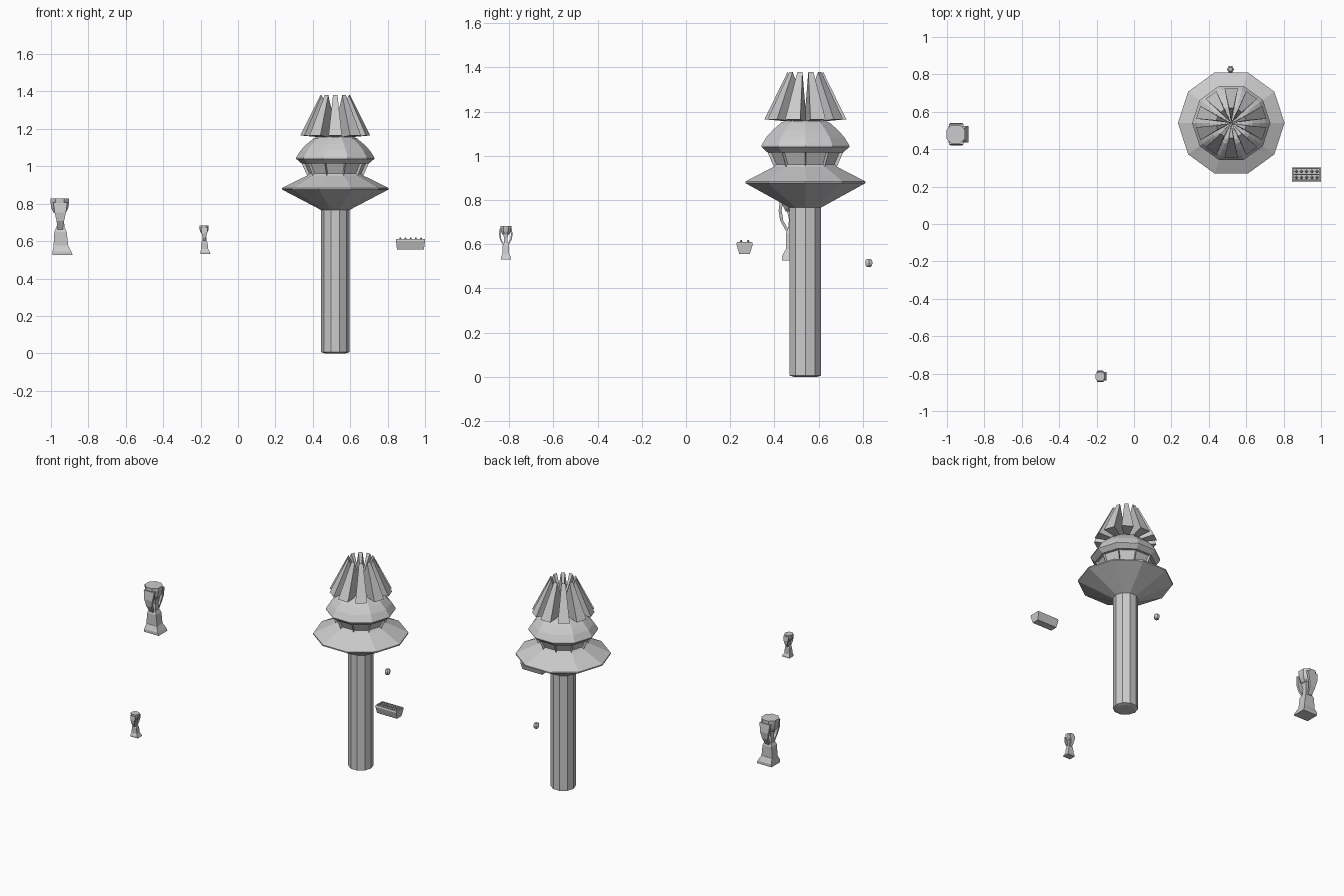
import bpy, bmesh, math
from mathutils import Vector

if "Cube" in bpy.data.objects:
    bpy.data.objects.remove(bpy.data.objects["Cube"])

TX, TY = 0.52, 0.54   # tower axis


def finish(name, bm):
    bmesh.ops.recalc_face_normals(bm, faces=bm.faces)
    me = bpy.data.meshes.new(name)
    bm.to_mesh(me)
    bm.free()
    ob = bpy.data.objects.new(name, me)
    bpy.context.collection.objects.link(ob)
    return ob


def loft(bm, rings):
    """Skin equal-length closed rings and cap both ends; returns faces per band."""
    vs = [[bm.verts.new(p) for p in r] for r in rings]
    n = len(vs[0])
    bands = [[bm.faces.new((a[i], a[(i + 1) % n], b[(i + 1) % n], b[i])) for i in range(n)]
             for a, b in zip(vs, vs[1:])]
    bm.faces.new(vs[0][::-1])
    bm.faces.new(vs[-1])
    return bands


def circle(cx, cy, r, z, n, turn=0.0):
    return [(cx + r * math.cos(turn + math.tau * i / n),
             cy + r * math.sin(turn + math.tau * i / n), z) for i in range(n)]


def lathe(name, cx, cy, profile, n=10, turn=0.0, windows=None):
    bm = bmesh.new()
    bands = loft(bm, [circle(cx, cy, r, z, n, turn) for r, z in profile])
    bmesh.ops.recalc_face_normals(bm, faces=bm.faces)
    if windows is not None:
        bmesh.ops.inset_individual(bm, faces=bands[windows], thickness=0.009, depth=-0.014)
    return finish(name, bm)


def rect(x0, x1, y0, y1, z):
    return [(x0, y0, z), (x1, y0, z), (x1, y1, z), (x0, y1, z)]


# --- Tower: column, saucer deck, window band, domed roof
lathe("column", TX, TY, [(0.055, 0), (0.075, 0.006), (0.075, 0.77)])
lathe("saucer", TX, TY, [(0.075, 0.766), (0.285, 0.876), (0.285, 0.884), (0.145, 0.953)])
lathe("window_band", TX, TY, [(0.15, 0.95), (0.18, 1.017)], windows=0)
lathe("dome_roof", TX, TY, [(0.18, 1.015), (0.209, 1.04), (0.209, 1.047), (0.185, 1.085),
                            (0.153, 1.118), (0.115, 1.15), (0.09, 1.16)])

# --- Crown of wedge fins leaning in towards the axis
for i in range(10):
    a = math.radians(18 + 36 * i)
    d, s = Vector((math.cos(a), math.sin(a), 0)), Vector((-math.sin(a), math.cos(a), 0))
    c = Vector((TX, TY, 0))
    bm = bmesh.new()

    def pt(r, w, z):
        return bm.verts.new(c + d * r + s * w + Vector((0, 0, z)))

    b0, b1 = pt(0.185, -0.036, 1.165), pt(0.185, 0.036, 1.165)
    t0, t1 = pt(0.08, -0.012, 1.38), pt(0.08, 0.012, 1.38)
    lo, hi = pt(0, 0, 1.148), pt(0, 0, 1.22)
    for f in ((b0, b1, t1, t0), (b1, lo, hi, t1), (lo, b0, t0, hi), (t0, t1, hi), (b1, b0, lo)):
        bm.faces.new(f)
    finish(f"crown_fin_{i + 1}", bm)


# --- Floating trophy-like statues, facing +x (local units: overall height 0.3)
def statue(tag, ox, oy, oz, k):
    def P(x, y, z):
        return (ox + k * x, oy + k * y, oz + k * z)

    def stack(name, sections):
        bm = bmesh.new()
        loft(bm, [[P(*p) for p in rect(x0, x1, -h, h, z)] for x0, x1, h, z in sections])
        finish(f"{tag}_{name}", bm)

    stack("foot", [(-0.053, 0.055, 0.045, 0), (-0.051, 0.048, 0.045, 0.018),
                   (-0.046, 0.032, 0.03, 0.05)])
    stack("body", [(-0.046, 0.032, 0.028, 0.05), (-0.042, 0.024, 0.028, 0.122),
                   (-0.032, 0.014, 0.02, 0.145)])
    stack("neck", [(-0.030, 0.012, 0.018, 0.145), (-0.026, 0.010, 0.014, 0.185),
                   (-0.034, 0.016, 0.026, 0.235)])

    # chamfered octagonal cup
    def octagon(sx, sy, z):
        cx, q = -0.013, 0.45
        return [P(cx + sx * u, sy * v, z) for u, v in
                ((1, -q), (1, q), (q, 1), (-q, 1), (-1, q), (-1, -q), (-q, -1), (q, -1))]

    bm = bmesh.new()
    loft(bm, [octagon(0.032, 0.03, 0.222), octagon(0.045, 0.043, 0.25),
              octagon(0.050, 0.050, 0.285), octagon(0.050, 0.050, 0.302)])
    finish(f"{tag}_cup", bm)

    # raised side arms
    for side, label in ((1, "left"), (-1, "right")):
        bm = bmesh.new()
        path = [(0.022, 0.014, 0.135), (0.047, 0.020, 0.18),
                (0.054, 0.030, 0.225), (0.047, 0.038, 0.28)]
        loft(bm, [[P(*p) for p in rect(-0.010 - w, -0.010 + w, side * y - 0.007,
                                       side * y + 0.007, z)] for y, w, z in path])
        finish(f"{tag}_arm_{label}", bm)


statue("large_statue", -0.94, 0.48, 0.527, 1.0)
statue("small_statue", -0.175, -0.815, 0.532, 0.5)

# --- Floating planter trough with two rows of sprouts
bm = bmesh.new()
cy = 0.265
loft(bm, [rect(0.85, 0.994, cy - 0.024, cy + 0.024, 0.556),
          rect(0.845, 1.0, cy - 0.037, cy + 0.037, 0.600),
          rect(0.845, 1.0, cy - 0.034, cy + 0.034, 0.611),
          rect(0.853, 0.992, cy - 0.028, cy + 0.028, 0.611),
          rect(0.853, 0.992, cy - 0.028, cy + 0.028, 0.602)])
finish("trough", bm)
bm = bmesh.new()
loft(bm, [rect(0.85, 0.995, cy - 0.003, cy + 0.003, 0.6),
          rect(0.85, 0.995, cy - 0.003, cy + 0.003, 0.611)])
finish("trough_divider", bm)
for row in (-1, 1):
    for j in range(5):
        lathe(f"sprout_{'front' if row < 0 else 'back'}_{j + 1}", 0.868 + 0.0275 * j,
              cy + row * 0.016, [(0.010, 0.601), (0.003, 0.619)], n=4)

# --- Small barrel-like pod floating behind the column
lathe("pod", 0.516, 0.827, [(0.011, 0.498), (0.017, 0.506), (0.019, 0.518),
                            (0.016, 0.528), (0.011, 0.533)], n=6)
